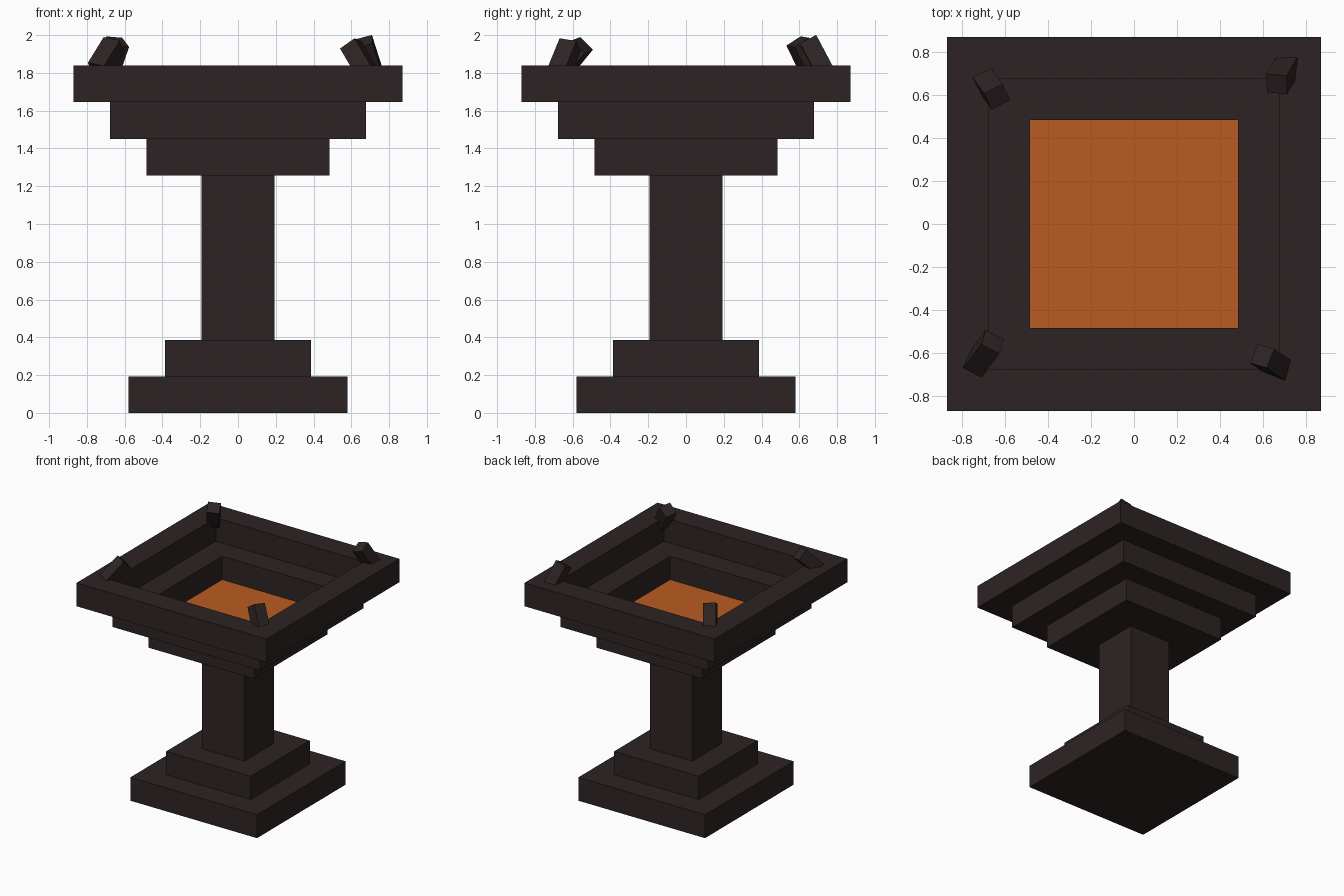
import bpy
import bmesh
from mathutils import Matrix, Vector

if "Cube" in bpy.data.objects:
    bpy.data.objects.remove(bpy.data.objects["Cube"])

S = 0.1935  # height of one tier


def material(name, color):
    m = bpy.data.materials.new(name)
    m.diffuse_color = (*color, 1)
    m.use_nodes = True
    m.node_tree.nodes["Principled BSDF"].inputs["Base Color"].default_value = m.diffuse_color
    return m


DARK = material("dark stone", (0.027, 0.0175, 0.0175))
EMBER = material("ember orange", (0.49, 0.105, 0.015))


def finish(name, bm, *mats):
    bmesh.ops.recalc_face_normals(bm, faces=bm.faces)
    mesh = bpy.data.meshes.new(name)
    bm.to_mesh(mesh)
    bm.free()
    for m in mats:
        mesh.materials.append(m)
    obj = bpy.data.objects.new(name, mesh)
    bpy.context.collection.objects.link(obj)
    return obj


def block(name, half, z0, z1, *mats):
    """Square block centred on the z axis."""
    bm = bmesh.new()
    bmesh.ops.create_cube(bm, size=1, matrix=Matrix.Translation((0, 0, (z0 + z1) / 2))
                          @ Matrix.Diagonal((2 * half, 2 * half, z1 - z0, 1)))
    bm.normal_update()
    if len(mats) > 1:  # second material on the top face
        for f in bm.faces:
            f.material_index = int(f.normal.z > 0.9)
    return finish(name, bm, *mats)


def ring(name, inner, outer, z0, z1):
    """Square frame: a closed rectangular section carried round four corners."""
    bm = bmesh.new()
    section = [(inner, z0), (outer, z0), (outer, z1), (inner, z1)]
    loops = [[bm.verts.new((sx * r, sy * r, z)) for r, z in section]
             for sx, sy in ((-1, -1), (1, -1), (1, 1), (-1, 1))]
    for i in range(4):
        a, b = loops[i], loops[(i + 1) % 4]
        for j in range(4):
            k = (j + 1) % 4
            bm.faces.new((a[j], b[j], b[k], a[k]))
    return finish(name, bm, DARK)


def stub(name, centre, lean, side):
    """Small tilted bar whose long axis follows lean, one side facing side."""
    w = Vector(lean).normalized()
    u = Vector(side)
    u = (u - w * u.dot(w)).normalized()
    v = w.cross(u)
    rot = Matrix((u, v, w)).transposed().to_4x4()
    bm = bmesh.new()
    bmesh.ops.create_cube(bm, size=1, matrix=Matrix.Translation(centre) @ rot
                          @ Matrix.Diagonal((S / 2, S / 2, S, 1)))
    return finish(name, bm, DARK)


# Stepped foot and column
block("foot_lower", 3 * S, 0, S, DARK)
block("foot_upper", 2 * S, S, 2 * S, DARK)
block("column", S, 2 * S, 6.5 * S, DARK)

# Stepped bowl with glowing floor
block("bowl_floor", 2.5 * S, 6.5 * S, 7.5 * S, DARK, EMBER)
ring("bowl_middle", 2.5 * S, 3.5 * S, 7.5 * S, 8.5 * S)
ring("bowl_rim", 3.5 * S, 4.5 * S, 8.5 * S, 9.5 * S)

# Tilted bars on the rim corners, leaning inward
stub("corner_bar_back_right", (0.69, 0.695, 1.884), (-0.27, -0.45, 0.85), (0.95, -0.1, 0.25))
stub("corner_bar_back_left", (-0.666, 0.632, 1.882), (0.295, -0.41, 0.85), (0.88, 0.47, -0.08))
stub("corner_bar_front_left", (-0.70, -0.603, 1.88), (0.43, 0.57, 0.70), (0.876, -0.444, -0.177))
stub("corner_bar_front_right", (0.643, -0.646, 1.87), (-0.48, 0.33, 0.81), (0.37, 0.92, -0.15))
